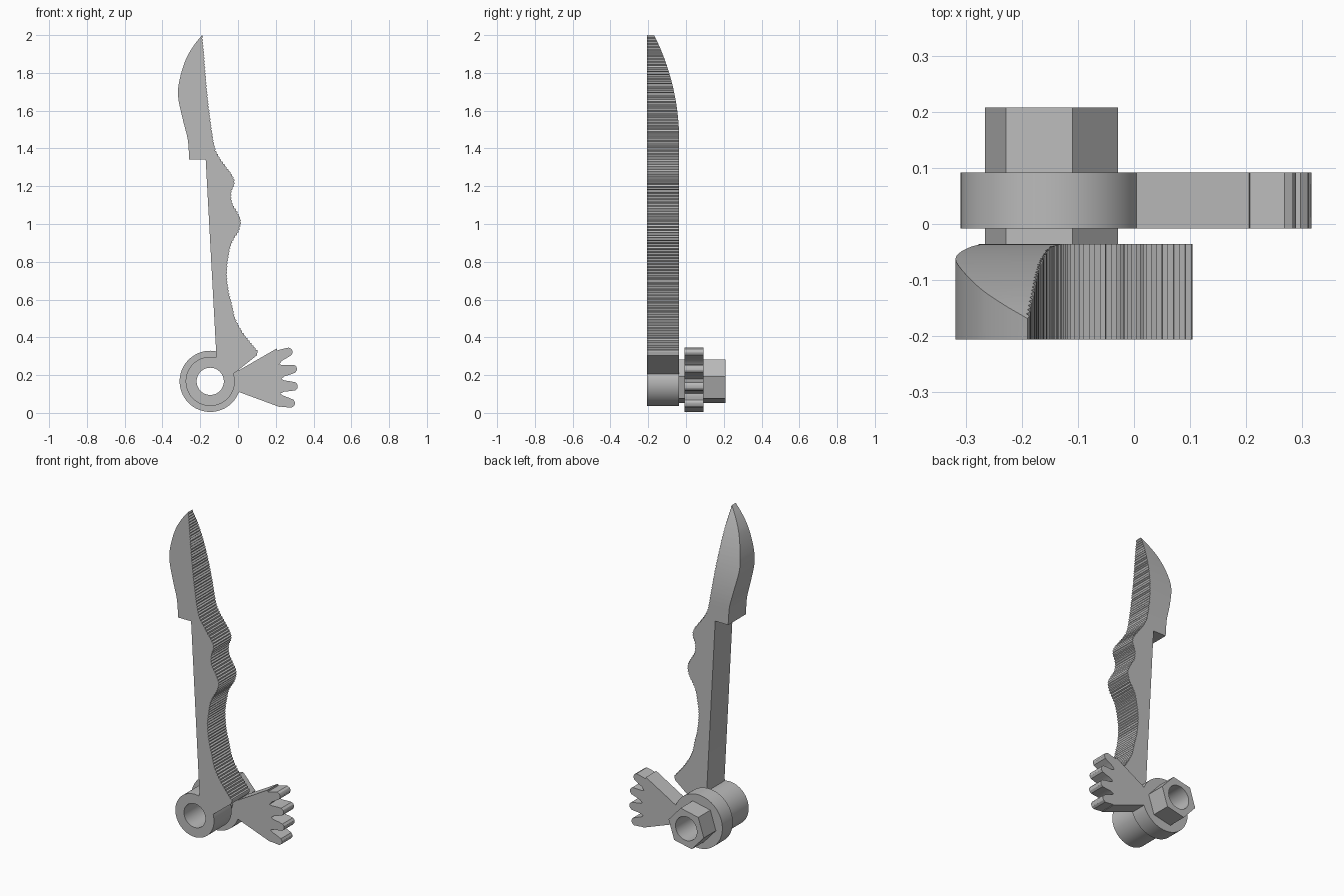
import bpy, bmesh
from math import sin, cos, radians, pi, sqrt
from mathutils import Vector

if "Cube" in bpy.data.objects:
    bpy.data.objects.remove(bpy.data.objects["Cube"], do_unlink=True)

grey = bpy.data.materials.new("plain_grey")
grey.use_nodes = True
colour = (0.5, 0.5, 0.5, 1)
grey.diffuse_color = colour
grey.node_tree.nodes["Principled BSDF"].inputs["Base Color"].default_value = colour

HUB = Vector((-0.147, 0.167))      # pivot axis in x, z


def polar(r, deg):
    return HUB + r * Vector((cos(radians(deg)), sin(radians(deg))))


def arc(r, start, end, n):
    return [polar(r, start + (end - start) * i / n) for i in range(n + 1)]


def spline(points, steps):
    """Smooth curve through the given points, evenly resampled."""
    p = [Vector(q) for q in points]
    p = [2 * p[0] - p[1]] + p + [2 * p[-1] - p[-2]]
    fine = []
    for a, b, c, d in zip(p, p[1:], p[2:], p[3:]):
        for i in range(40):
            t = i / 40
            fine.append(0.5 * (2 * b + (c - a) * t + (2 * a - 5 * b + 4 * c - d) * t**2
                               + (3 * b - a - 3 * c + d) * t**3))
    fine.append(p[-2])
    lengths = [0]
    for a, b in zip(fine, fine[1:]):
        lengths.append(lengths[-1] + (b - a).length)
    out, k = [], 0
    for i in range(steps + 1):
        target = lengths[-1] * i / steps
        while k < len(fine) - 1 and lengths[k] < target - 1e-6:
            k += 1
        out.append(fine[k])
    return out


def prism(name, outline, start, depth, along_x=False):
    """Extrude an outline along y, or along x for side profiles."""
    bm = bmesh.new()
    if along_x:
        verts = [bm.verts.new((start, u, v)) for u, v in outline]
        move = (depth, 0, 0)
    else:
        verts = [bm.verts.new((u, start, v)) for u, v in outline]
        move = (0, depth, 0)
    face = bm.faces.new(verts)
    top = bmesh.ops.extrude_face_region(bm, geom=[face])["geom"]
    bmesh.ops.translate(bm, vec=move, verts=[g for g in top if isinstance(g, bmesh.types.BMVert)])
    bmesh.ops.recalc_face_normals(bm, faces=bm.faces)
    mesh = bpy.data.meshes.new(name)
    bm.to_mesh(mesh)
    bm.free()
    obj = bpy.data.objects.new(name, mesh)
    bpy.context.collection.objects.link(obj)
    mesh.materials.append(grey)
    return obj


def select(obj):
    bpy.ops.object.select_all(action="DESELECT")
    obj.select_set(True)
    bpy.context.view_layer.objects.active = obj


def cut(obj, cutter):
    mod = obj.modifiers.new("cut", "BOOLEAN")
    mod.operation, mod.solver, mod.object = "DIFFERENCE", "EXACT", cutter
    select(obj)
    bpy.ops.object.modifier_apply(modifier=mod.name)
    bpy.data.objects.remove(cutter, do_unlink=True)


def bore(obj, radius):
    cut(obj, prism("bore_cutter", arc(radius, 0, 354, 59), -0.5, 1))


# Lever: serrated finger grip edge, running from the tip down to the heel
grip = spline([(-.19, 2), (-.181, 1.897), (-.166, 1.712), (-.144, 1.526), (-.123, 1.405),
               (-.102, 1.357), (-.065, 1.304), (-.028, 1.251), (-.02, 1.214), (-.036, 1.167),
               (-.033, 1.114), (-.007, 1.066), (.014, 1.019), (.004, .966), (-.033, .902),
               (-.049, .839), (-.06, .749), (-.052, .653), (-.033, .574), (-.017, .505),
               (.014, .442), (.051, .389), (.104, .325)], 220)
serrated = [grip[0]]
for i in range(1, len(grip) - 1):
    d = (grip[i + 1] - grip[i - 1]).normalized()
    serrated.append(grip[i] + Vector((-d.y, d.x)) * (0.003 if i % 2 else -0.003))
serrated += [grip[-1], Vector((.099, .304))]

# Lever: curved back of the blade, from the step up to the tip
blade = spline([(-.258, 1.341), (-.261, 1.394), (-.268, 1.458), (-.292, 1.553), (-.317, 1.675),
                (-.309, 1.765), (-.277, 1.87), (-.234, 1.945), (-.19, 2)], 40)[:-1]
collar = arc(0.13, 18, -283, 60)
lever = prism("lever", serrated + collar + [Vector((-.115, .31)), Vector((-.171, 1.341))] + blade,
              -0.206, 0.17)

# Taper the rear of the blade along a large arc
R, z0, back = 1.25, 1.44, -0.036
taper = [(back - R + sqrt(R * R - h * h), z0 + h) for h in [0.6 * i / 24 for i in range(25)]]
cut(lever, prism("taper_cutter", taper + [(0.1, z0 + 0.6), (0.1, z0)], -0.6, 1.2, along_x=True))
bore(lever, 0.072)

# Gear sector: ring with a fan of four rounded teeth
fan = [polar(0.394, -20.3)]
tooth = [(.395, -4.6), (.425, -3.6), (.452, -2.7), (.462, -1.3), (.464, 0),
         (.462, 1.3), (.452, 2.7), (.425, 3.4), (.39, 4.2), (.376, 5.4)]
for centre in (-15.2, -3.4, 8.5, 20.6):
    fan += [polar(r, centre + a) for r, a in tooth]
fan[-1] = polar(0.393, 26.3)
gear = prism("gear_sector", arc(0.162, 21, 339.6, 60) + fan, -0.008, 0.1)
bore(gear, 0.1)

# Hexagonal shaft joining lever and gear
hexagon = prism("hex_shaft", arc(0.121, 12, 312, 5), -0.036, 0.244)
bore(hexagon, 0.072)

for part in (lever, gear, hexagon):
    select(part)
    bpy.ops.object.shade_smooth_by_angle(angle=radians(25))
